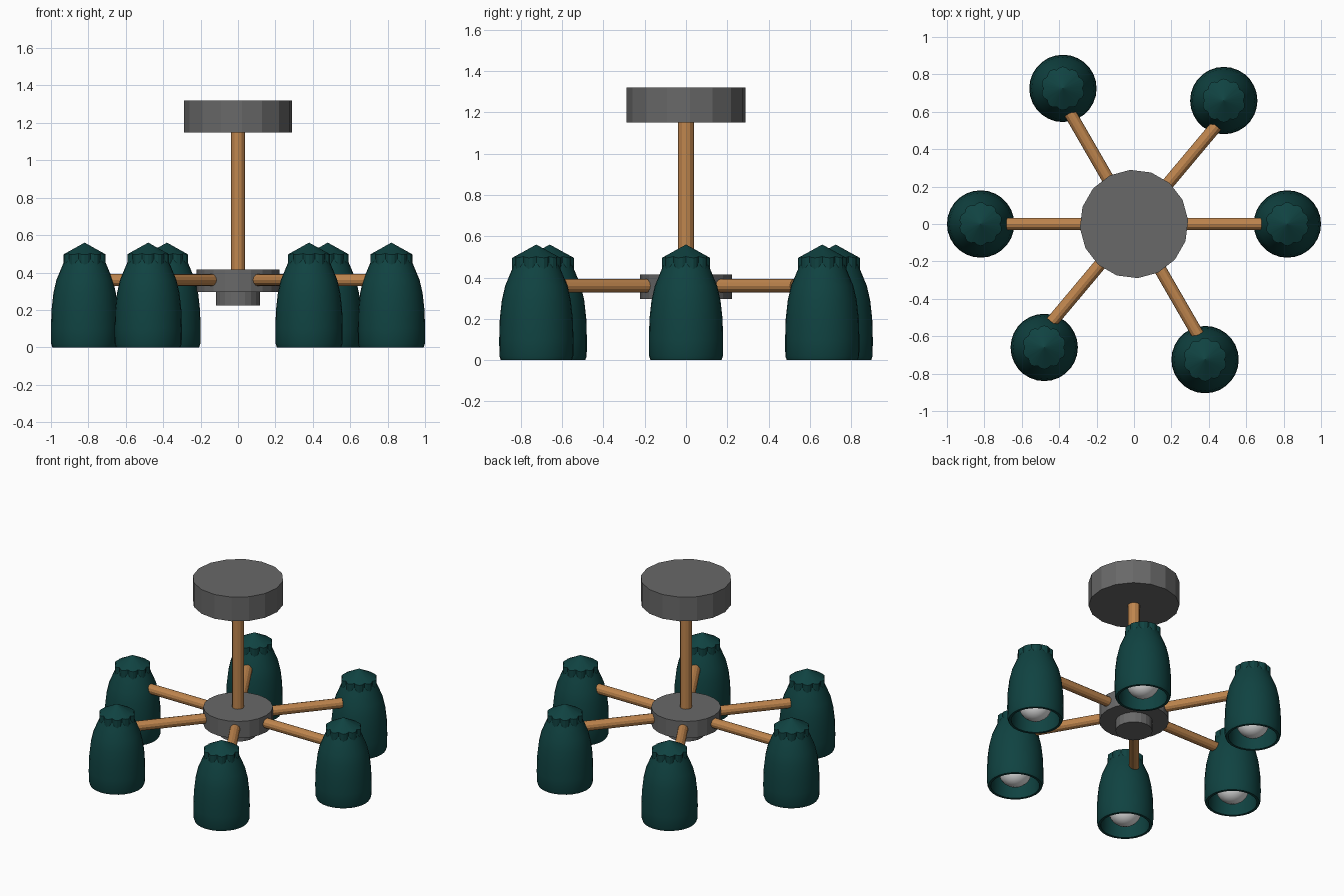
import bpy, bmesh, math
from mathutils import Matrix

if "Cube" in bpy.data.objects:
    bpy.data.objects.remove(bpy.data.objects["Cube"])


def material(name, rgb):
    m = bpy.data.materials.new(name)
    m.diffuse_color = (*rgb, 1)
    m.use_nodes = True
    m.node_tree.nodes["Principled BSDF"].inputs["Base Color"].default_value = m.diffuse_color
    return m


GREY = material("grey metal", (0.14, 0.14, 0.14))
COPPER = material("copper", (0.52, 0.235, 0.075))
TEAL = material("dark teal", (0.005, 0.055, 0.053))
WHITE = material("bulb white", (0.8, 0.8, 0.8))


def finish(bm, name, mat, loc=(0, 0, 0), smooth=None):
    bmesh.ops.recalc_face_normals(bm, faces=bm.faces)
    me = bpy.data.meshes.new(name)
    bm.to_mesh(me)
    bm.free()
    me.materials.append(mat)
    ob = bpy.data.objects.new(name, me)
    ob.location = loc
    bpy.context.collection.objects.link(ob)
    if smooth:
        bpy.ops.object.select_all(action='DESELECT')
        ob.select_set(True)
        bpy.context.view_layer.objects.active = ob
        bpy.ops.object.shade_smooth_by_angle(angle=math.radians(smooth))
    return ob


def cylinder(name, mat, r, z0, z1, sides, turn=0.0):
    bm = bmesh.new()
    bmesh.ops.create_cone(bm, cap_ends=True, segments=sides, radius1=r, radius2=r, depth=z1 - z0,
                          matrix=Matrix.Translation((0, 0, (z0 + z1) / 2)) @ Matrix.Rotation(turn, 4, 'Z'))
    return finish(bm, name, mat)


def loft(bm, rings, closed=False):
    n = len(rings[0])
    pairs = list(zip(rings, rings[1:])) + ([(rings[-1], rings[0])] if closed else [])
    for a, b in pairs:
        for i in range(n):
            j = (i + 1) % n
            bm.faces.new((a[i], a[j], b[j], b[i]))


def shade(name, loc):
    # hollow bell: outer wall up, inner wall back down
    profile = [(0.172, 0), (0.179, 0.02), (0.18, 0.1), (0.177, 0.2), (0.167, 0.29),
               (0.151, 0.36), (0.122, 0.43), (0.105, 0.47),
               (0.09, 0.455), (0.13, 0.35), (0.15, 0.25), (0.154, 0.02), (0.155, 0)]
    n = 28
    bm = bmesh.new()
    rings = [[bm.verts.new((r * math.cos(i * math.tau / n), r * math.sin(i * math.tau / n), z))
              for i in range(n)] for r, z in profile]
    loft(bm, rings, closed=True)
    return finish(bm, name, TEAL, loc, 35)


def cap(name, loc):
    # scalloped collar with a low cone on top
    lobes, per = 10, 4
    n = lobes * per
    bm = bmesh.new()

    def ring(z, cone):
        out = []
        for i in range(n):
            a = i * math.tau / n
            r = 0.104 + 0.013 * abs(math.sin(a * lobes / 2))
            drop = 0.5 * (r - 0.104) if cone else 0.0
            out.append(bm.verts.new((r * math.cos(a), r * math.sin(a), z - drop)))
        return out
    low, high = ring(0.425, False), ring(0.502, True)
    loft(bm, [low, high])
    apex = bm.verts.new((0, 0, 0.56))
    for i in range(n):
        bm.faces.new((high[i], high[(i + 1) % n], apex))
    bm.faces.new(low[::-1])
    return finish(bm, name, TEAL, loc)


def bulb(name, loc):
    bm = bmesh.new()
    bmesh.ops.create_uvsphere(bm, u_segments=20, v_segments=12, radius=0.108)
    return finish(bm, name, WHITE, (loc[0], loc[1], 0.113), 60)


def arm(name, angle):
    r0, r1 = 0.12, 0.685
    ob = cylinder(name, COPPER, 0.033, r0, r1, 12)
    ob.rotation_euler = (0, math.pi / 2, angle)
    ob.location = (0, 0, 0.36)
    return ob


# ceiling canopy, stem and hub
cylinder("ceiling_canopy", GREY, 0.29, 1.15, 1.32, 16, math.radians(4))
cylinder("stem", COPPER, 0.038, 0.35, 1.16, 12)
cylinder("hub", GREY, 0.222, 0.297, 0.415, 20)
cylinder("hub_button", GREY, 0.118, 0.225, 0.30, 20)

# six arms, each with a shade, cap and bulb: (arm angle, lamp x, lamp y)
lamps = [(0, 0.82, 0), (50, 0.48, 0.66), (120, -0.38, 0.725)]
lamps += [(a + 180, -x, -y) for a, x, y in lamps]
for k, (a, x, y) in enumerate(lamps, 1):
    arm(f"arm_{k}", math.radians(a))
    shade(f"shade_{k}", (x, y, 0))
    cap(f"shade_cap_{k}", (x, y, 0))
    bulb(f"bulb_{k}", (x, y, 0))
